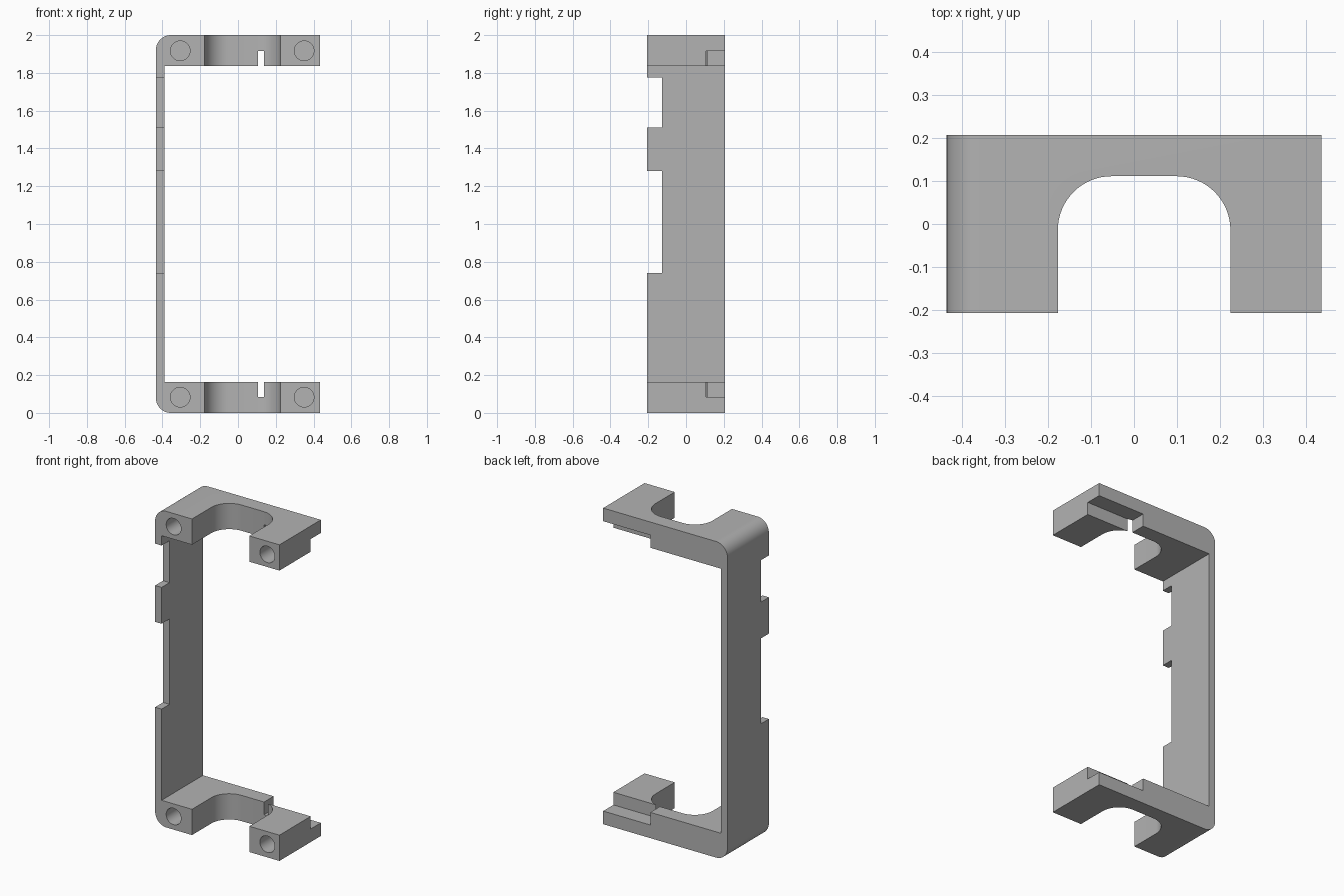
import bpy, bmesh
from math import cos, sin, pi
from mathutils import Vector

old = bpy.data.objects.get("Cube")
if old:
    bpy.data.objects.remove(old, do_unlink=True)

W, D, H = 0.435, 0.207, 2.0     # half width, half depth, height
ARM, WALL = 0.163, 0.045        # arm and wall thickness

grey = bpy.data.materials.new("plain grey")
grey.use_nodes = True
colour = (0.45, 0.45, 0.45, 1)
grey.diffuse_color = colour
grey.node_tree.nodes["Principled BSDF"].inputs["Base Color"].default_value = colour


def arc(cx, cy, r, start, end, steps=16):
    """Points along an arc, angles in quarter turns."""
    angles = [(start + (end - start) * i / steps) * pi / 2 for i in range(steps + 1)]
    return [(cx + r * cos(a), cy + r * sin(a)) for a in angles]


def prism(name, outline, place, sweep):
    """Extrude a 2D outline, placed in space, along the sweep vector."""
    bm = bmesh.new()
    face = bm.faces.new([bm.verts.new(place(u, v)) for u, v in outline])
    top = bmesh.ops.extrude_face_region(bm, geom=[face])["geom"]
    bmesh.ops.translate(bm, vec=Vector(sweep),
                        verts=[g for g in top if isinstance(g, bmesh.types.BMVert)])
    bmesh.ops.recalc_face_normals(bm, faces=bm.faces)
    mesh = bpy.data.meshes.new(name)
    bm.to_mesh(mesh)
    bm.free()
    mesh.materials.append(grey)
    obj = bpy.data.objects.new(name, mesh)
    bpy.context.collection.objects.link(obj)
    return obj


def box(name, x, y, z):
    return prism(name, [(x[0], y[0]), (x[1], y[0]), (x[1], y[1]), (x[0], y[1])],
                 lambda u, v: (u, v, z[0]), (0, 0, z[1] - z[0]))


# C-shaped body with rounded outer corners
R = 0.08
body = [(W, 0), (W, ARM), (WALL - W, ARM), (WALL - W, H - ARM), (W, H - ARM), (W, H)]
body += arc(R - W, H - R, R, 1, 2) + arc(R - W, R, R, 2, 3)
bracket = prism("bracket", body, lambda u, v: (u, -D, v), (0, 2 * D, 0))

# Rounded bay through both arms, open to the front
left, right, back, r = -0.177, 0.224, 0.111, 0.125
bay = [(left, -0.3), (right, -0.3)]
bay += arc(right - r, back - r, r, 0, 1) + arc(left + r, back - r, r, 1, 2)
cutters = [prism("bay_cutter", bay, lambda u, v: (u, v, -0.1), (0, 0, H + 0.2))]

# Notches in the front edge of the wall
for low, high in ((0.74, 1.28), (1.51, 1.775)):
    cutters.append(box("wall_notch_cutter", (-0.5, -0.35), (-0.3, -0.128), (low, high)))

# Stepped recesses at the back of the arm tips, and blind screw holes
for low, high, hole_z in ((0.083, 0.3, 0.083), (H - 0.3, H - 0.083, H - 0.083)):
    cutters.append(box("tip_recess_cutter", (0.105, 0.5), (0.105, 0.3), (low, high)))
    for x in (-0.306, 0.35):
        cutters.append(prism("screw_hole_cutter", arc(x, hole_z, 0.052, 0, 4, 32)[:-1],
                             lambda u, v: (u, -0.3, v), (0, 0.3, 0)))

bpy.context.view_layer.objects.active = bracket
for cutter in cutters:
    cutter.hide_render = True
    cut = bracket.modifiers.new("cut", "BOOLEAN")
    cut.operation, cut.solver, cut.object = "DIFFERENCE", "EXACT", cutter
    bpy.ops.object.modifier_apply(modifier=cut.name)
    bpy.data.objects.remove(cutter, do_unlink=True)

bpy.ops.object.select_all(action="DESELECT")
bracket.select_set(True)
bpy.ops.object.shade_smooth_by_angle(angle=pi / 6)
